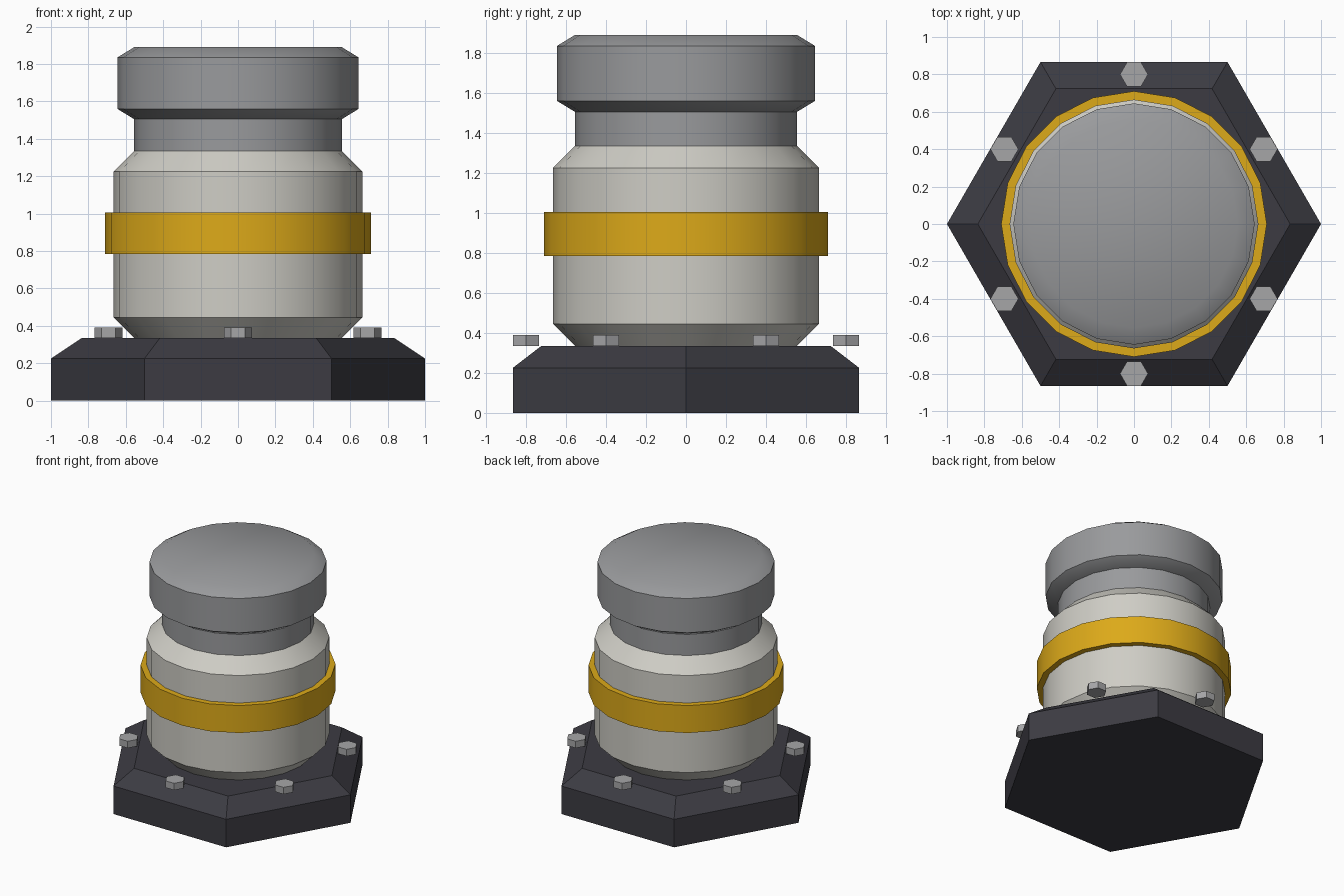
import bpy, bmesh, math

cube = bpy.data.objects.get("Cube")
if cube:
    bpy.data.objects.remove(cube, do_unlink=True)


def material(name, rgb):
    mat = bpy.data.materials.new(name)
    mat.use_nodes = True
    color = (*rgb, 1.0)
    mat.diffuse_color = color
    mat.node_tree.nodes["Principled BSDF"].inputs["Base Color"].default_value = color
    return mat


charcoal = material("charcoal", (0.045, 0.044, 0.055))
cream = material("warm_grey", (0.62, 0.61, 0.56))
gold = material("gold", (0.72, 0.40, 0.01))
steel = material("steel_grey", (0.32, 0.325, 0.335))
bolt_grey = material("bolt_grey", (0.38, 0.38, 0.39))


def turned(name, profile, sides, mat, smooth=True, location=(0, 0, 0)):
    """Solid of revolution from (radius, height) pairs, capped at both ends."""
    bm = bmesh.new()
    rings = []
    for r, z in profile:
        angles = [math.tau * i / sides for i in range(sides)]
        rings.append([bm.verts.new((r * math.cos(a), r * math.sin(a), z)) for a in angles])
    for low, high in zip(rings, rings[1:]):
        for i in range(sides):
            j = (i + 1) % sides
            bm.faces.new((low[i], low[j], high[j], high[i]))
    bm.faces.new(rings[0][::-1])
    bm.faces.new(rings[-1])
    mesh = bpy.data.meshes.new(name)
    bm.to_mesh(mesh)
    bm.free()
    mesh.materials.append(mat)
    obj = bpy.data.objects.new(name, mesh)
    obj.location = location
    bpy.context.collection.objects.link(obj)
    if smooth:
        bpy.ops.object.select_all(action="DESELECT")
        obj.select_set(True)
        bpy.context.view_layer.objects.active = obj
        bpy.ops.object.shade_smooth_by_angle(angle=math.radians(35))
    return obj


# Hexagonal base plate with a chamfered rim
turned("base_plate", [(1, 0), (1, 0.225), (0.835, 0.335)], 6, charcoal, smooth=False)

# Main body, chamfered at both ends
turned("body", [(0.555, 0.335), (0.665, 0.445), (0.665, 1.225), (0.555, 1.335)], 20, cream)

# Raised band round the body
turned("band", [(0.71, 0.785), (0.71, 1.005)], 20, gold)

# Neck and cap
turned("neck", [(0.555, 1.335), (0.555, 1.505)], 20, steel)
turned("cap", [(0.555, 1.505), (0.645, 1.56), (0.645, 1.835), (0.555, 1.89)], 20, steel)

# Six hexagonal bolts over the middles of the base sides
for i in range(6):
    a = math.radians(30 + 60 * i)
    turned(f"bolt_{i + 1}", [(0.075, 0), (0.075, 0.055)], 6, bolt_grey, smooth=False,
           location=(0.8 * math.cos(a), 0.8 * math.sin(a), 0.335))
